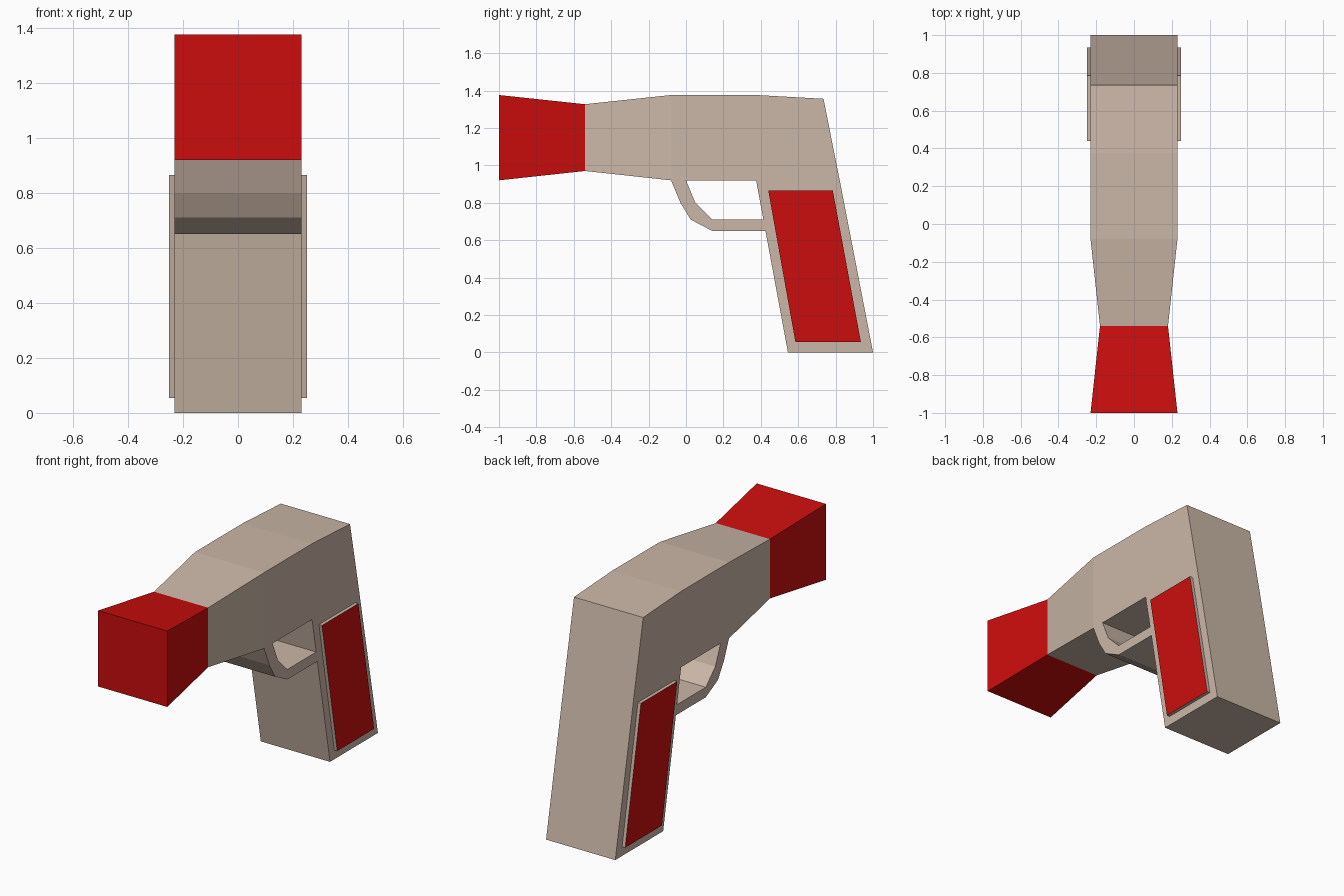
import bpy
import bmesh

if "Cube" in bpy.data.objects:
    bpy.data.objects.remove(bpy.data.objects["Cube"])


def material(name, color):
    mat = bpy.data.materials.new(name)
    mat.diffuse_color = color
    mat.use_nodes = True
    mat.node_tree.nodes["Principled BSDF"].inputs["Base Color"].default_value = mat.diffuse_color
    return mat


tan = material("tan", (0.60, 0.475, 0.39, 1))
red = material("red", (0.60, 0.004, 0.004, 1))


def prism(name, profile, mats, inner=None):
    """Extrude a side profile of (y, z, half width) across x; inner sets a fixed inside x."""
    bm = bmesh.new()
    outer = [bm.verts.new((w, y, z)) for y, z, w in profile]
    other = [bm.verts.new((-w if inner is None else inner, y, z)) for y, z, w in profile]
    n = len(profile)
    bm.faces.new(outer)
    bm.faces.new(other[::-1])
    for i in range(n):
        j = (i + 1) % n
        bm.faces.new((outer[j], outer[i], other[i], other[j]))
    bmesh.ops.recalc_face_normals(bm, faces=bm.faces)
    # a second material colours the outward side face
    if len(mats) > 1:
        for f in bm.faces:
            f.material_index = int(f.normal.x > 0.9)
    mesh = bpy.data.meshes.new(name)
    bm.to_mesh(mesh)
    bm.free()
    for m in mats:
        mesh.materials.append(m)
    obj = bpy.data.objects.new(name, mesh)
    bpy.context.collection.objects.link(obj)
    return obj


def flat(points, w):
    return [(y, z, w) for y, z in points]


HALF = 0.23   # body half width
NECK = 0.18   # half width at the pinch between muzzle and barrel

# Flared muzzle and tapered barrel
prism("muzzle", [(-1, 0.92, HALF), (-0.54, 0.97, NECK),
                 (-0.54, 1.327, NECK), (-1, 1.376, HALF)], [red])
prism("barrel", [(-0.54, 0.97, NECK), (-0.08, 0.92, HALF),
                 (-0.08, 1.376, HALF), (-0.54, 1.327, NECK)], [tan])

# Receiver and grip in one outline
prism("frame_and_grip", flat([(-0.08, 0.92), (0.375, 0.92), (0.545, 0), (1, 0),
                              (0.82, 0.93), (0.735, 1.356), (0.375, 1.376),
                              (-0.08, 1.376)], HALF), [tan])

# Trigger guard: outer edge, then back along the inner edge
prism("trigger_guard", flat([(-0.08, 0.92), (-0.03, 0.80), (0.025, 0.71), (0.14, 0.65),
                             (0.425, 0.65), (0.414, 0.71), (0.14, 0.71), (0.05, 0.80),
                             (0, 0.92)], HALF), [tan])

# Raised grip panels, mirrored to both sides
panels = prism("grip_panels", flat([(0.44, 0.865), (0.585, 0.055), (0.935, 0.055),
                                    (0.785, 0.865)], 0.25), [tan, red], inner=HALF)
panels.modifiers.new("mirror", 'MIRROR').use_axis = (True, False, False)
